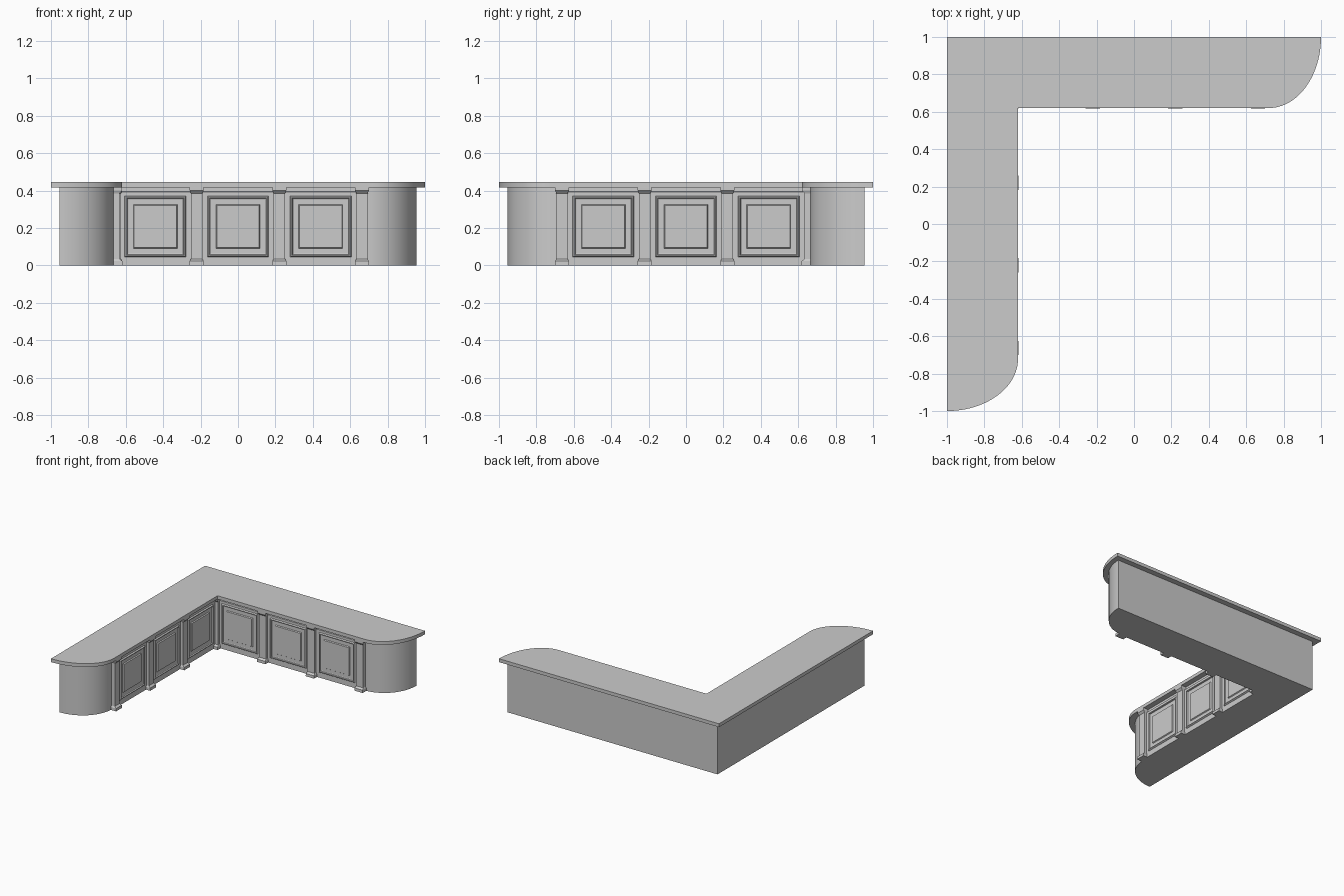
import bpy, bmesh, math
from mathutils import Matrix

if "Cube" in bpy.data.objects:
    bpy.data.objects.remove(bpy.data.objects["Cube"])

mat = bpy.data.materials.new("plain grey")
mat.diffuse_color = (0.6, 0.6, 0.6, 1)
mat.use_nodes = True
mat.node_tree.nodes["Principled BSDF"].inputs["Base Color"].default_value = mat.diffuse_color

# Reflection that swaps the back wing onto the side wing
SWAP = Matrix(((0, -1, 0, 0), (-1, 0, 0, 0), (0, 0, 1, 0), (0, 0, 0, 1)))


def finish(name, bm, smooth=False):
    bmesh.ops.recalc_face_normals(bm, faces=bm.faces[:])
    me = bpy.data.meshes.new(name)
    bm.to_mesh(me)
    bm.free()
    ob = bpy.data.objects.new(name, me)
    bpy.context.collection.objects.link(ob)
    me.materials.append(mat)
    if smooth:
        bpy.ops.object.select_all(action='DESELECT')
        bpy.context.view_layer.objects.active = ob
        ob.select_set(True)
        bpy.ops.object.shade_smooth_by_angle(angle=math.radians(30))
    return ob


def l_slab(name, outer, inner, start, z0, z1):
    """L-shaped slab with quarter-ellipse ends, symmetric across the diagonal."""
    n = 24
    arc = []
    for i in range(n + 1):
        a = math.pi / 2 * i / n
        arc.append((start + (outer - start) * math.cos(a),
                    outer - (outer - inner) * math.sin(a)))
    pts = [(-outer, outer)] + arc + [(-inner, inner)]
    pts += [(-y, -x) for x, y in reversed(arc)]
    bm = bmesh.new()
    f = bm.faces.new([bm.verts.new((x, y, z0)) for x, y in pts])
    ext = bmesh.ops.extrude_face_region(bm, geom=[f], use_keep_orig=True)
    vs = [v for v in ext['geom'] if isinstance(v, bmesh.types.BMVert)]
    bmesh.ops.translate(bm, verts=vs, vec=(0, 0, z1 - z0))
    return finish(name, bm, True)


def loft(name, rings, matrix):
    bm = bmesh.new()
    rows = [[bm.verts.new(matrix @ p) for p in map(to_vec, r)] for r in rings]
    for a, b in zip(rows, rows[1:]):
        for i in range(4):
            j = (i + 1) % 4
            bm.faces.new((a[i], a[j], b[j], b[i]))
    bm.faces.new(rows[0])
    bm.faces.new(rows[-1])
    return finish(name, bm)


def to_vec(p):
    from mathutils import Vector
    return Vector(p)


def pilaster(name, cx, matrix):
    # height, half width, front face y
    prof = [(0, .038, .617), (.022, .037, .618), (.034, .031, .634),
            (.385, .031, .634), (.400, .037, .620), (.417, .037, .620)]
    rings = [[(cx - w, y, z), (cx + w, y, z), (cx + w, .69, z), (cx - w, .69, z)]
             for z, w, y in prof]
    loft(name, rings, matrix)


def panel(name, cx, matrix):
    zc = 0.208
    # half size, face y: stepped moulding then raised field
    prof = [(.162, .650), (.158, .645), (.152, .645), (.149, .654),
            (.144, .656), (.118, .656), (.113, .648)]
    rings = [[(cx - .2, .68, 0), (cx + .2, .68, 0), (cx + .2, .68, .398), (cx - .2, .68, .398)],
             [(cx - .2, .655, 0), (cx + .2, .655, 0), (cx + .2, .655, .392), (cx - .2, .655, .392)],
             [(cx - .164, .655, zc - .164), (cx + .164, .655, zc - .164),
              (cx + .164, .655, zc + .164), (cx - .164, .655, zc + .164)]]
    rings += [[(cx - s, y, zc - s), (cx + s, y, zc - s), (cx + s, y, zc + s), (cx - s, y, zc + s)]
              for s, y in prof]
    loft(name, rings, matrix)


# Countertop and cabinet body
l_slab("countertop", 1.0, 0.62, 0.72, 0.417, 0.445)
l_slab("cabinet_body", 0.955, 0.665, 0.69, 0.0, 0.417)

# Panels and pilasters on both wings
for wing, m in (("back", Matrix.Identity(4)), ("side", SWAP)):
    for i, cx in enumerate((-0.442, 0.0, 0.442)):
        panel(f"{wing}_panel_{i + 1}", cx, m)
    for i, cx in enumerate((-0.221, 0.221, 0.663)):
        pilaster(f"{wing}_pilaster_{i + 1}", cx, m)

# Shared pilaster in the inside corner
pilaster("corner_pilaster", -0.656, Matrix.Identity(4))
